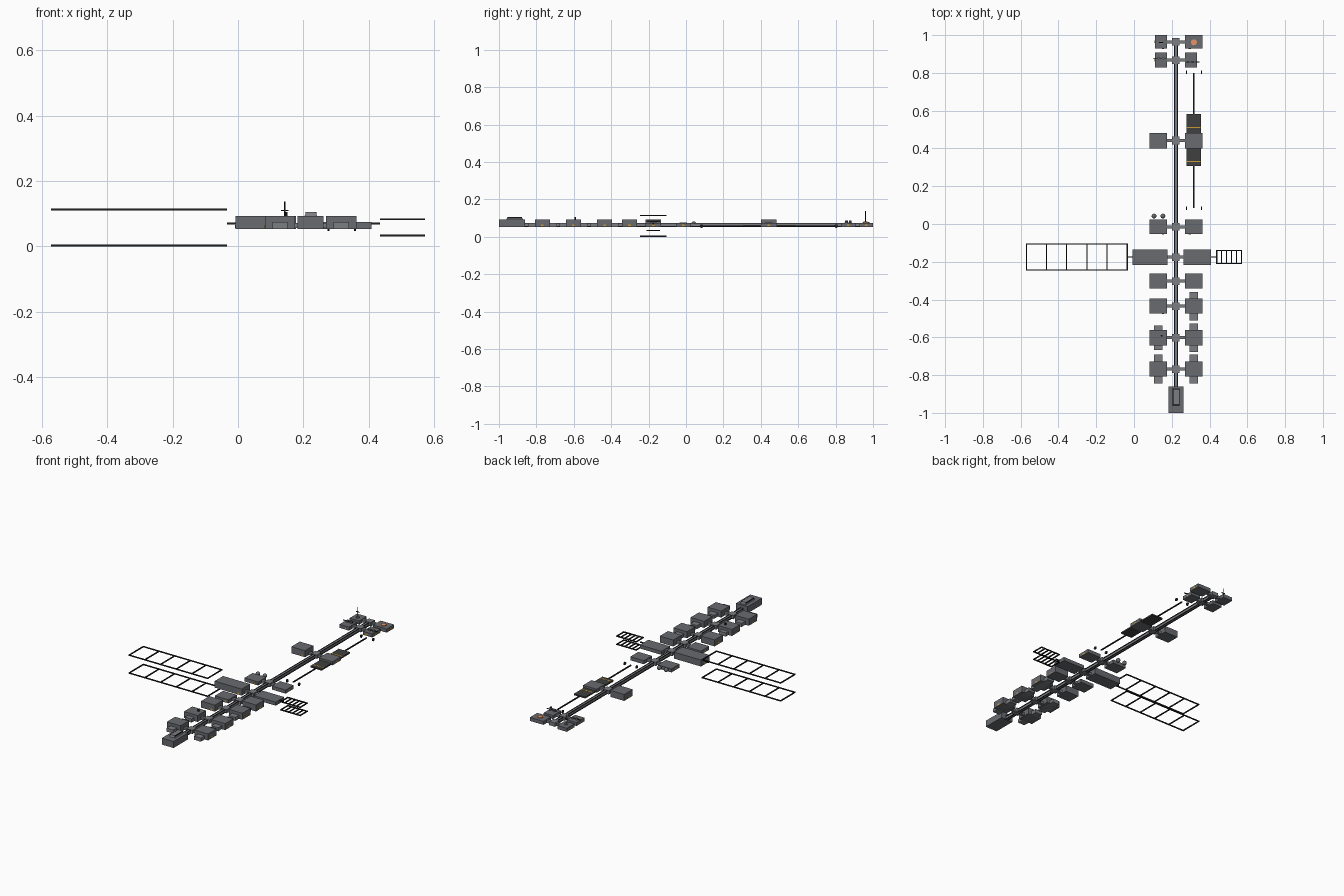
import bpy, bmesh, math
from mathutils import Matrix, Vector

if "Cube" in bpy.data.objects:
    bpy.data.objects.remove(bpy.data.objects["Cube"])

def mat(name, col):
    m = bpy.data.materials.new(name)
    m.diffuse_color = (*col, 1)
    m.use_nodes = True
    m.node_tree.nodes["Principled BSDF"].inputs["Base Color"].default_value = m.diffuse_color
    return m

GREY = mat("hull", (0.14, 0.145, 0.16))
TRIM = mat("trim", (0.20, 0.205, 0.22))
DARK = mat("dark_metal", (0.015, 0.015, 0.018))
SLAB = mat("cargo_dark", (0.05, 0.05, 0.05))
AMBER = mat("amber", (0.6, 0.33, 0.03))
ORANGE = mat("orange", (0.8, 0.3, 0.12))
Z0, LOW, TALL, CX = 0.053, 0.075, 0.093, 0.222

def finish(name, bm, m):
    me = bpy.data.meshes.new(name)
    bmesh.ops.recalc_face_normals(bm, faces=bm.faces)
    bm.to_mesh(me)
    bm.free()
    me.materials.append(m)
    ob = bpy.data.objects.new(name, me)
    bpy.context.collection.objects.link(ob)
    return ob

def add_box(bm, x0, x1, y0, y1, z0, z1, taper=0):
    c = Vector(((x0 + x1) / 2, (y0 + y1) / 2, (z0 + z1) / 2))
    vs = bmesh.ops.create_cube(bm, size=1, matrix=Matrix.Translation(c) @
                               Matrix.Diagonal((x1 - x0, y1 - y0, z1 - z0, 1)))["verts"]
    for v in vs:
        if v.co.z > c.z:   # pull the top inwards
            v.co.x -= math.copysign(taper, v.co.x - c.x)
            v.co.y -= math.copysign(taper, v.co.y - c.y)

def boxes(name, m, *dims):
    bm = bmesh.new()
    for d in dims:
        add_box(bm, *d)
    return finish(name, bm, m)

def cyl(name, m, c, r, h, axis='Z', seg=12):
    bm = bmesh.new()
    rot = Matrix.Rotation(math.pi / 2, 4, 'Y') if axis == 'X' else Matrix()
    bmesh.ops.create_cone(bm, cap_ends=True, segments=seg, radius1=r, radius2=r, depth=h,
                          matrix=Matrix.Translation(c) @ rot)
    return finish(name, bm, m)

# central corridor with corner rails
boxes("corridor", TRIM, (CX - .007, CX + .007, -.87, .965, .056, .073))
boxes("corridor_rails", DARK, *[(CX + s * .008 - .002, CX + s * .008 + .002, -.87, .965, z, z + .004)
                               for s in (-1, 1) for z in (Z0, .071)])

# room pairs: y, half depth, (x0, x1, top, cross half length) on each side
L, R = (.082, .175), (.27, .362)
pairs = [
    (-.768, .04, (*L, TALL, .077), (*R, TALL, .077)),
    (-.602, .04, (*L, TALL, .065), (*R, TALL, .075)),
    (-.435, .04, (*L, TALL, 0), (*R, TALL, .075)),
    (-.302, .04, (*L, LOW, 0), (*R, TALL, 0)),
    (-.175, .041, (-.008, .177, TALL, 0), (.261, .408, LOW, 0)),
    (-.015, .039, (*L, LOW, 0), (*R, LOW, 0)),
    (.442, .041, (*L, TALL, 0), (*R, LOW, 0)),
    (.868, .039, (.11, .175, LOW, 0), (.27, .333, LOW, 0)),
    (.964, .036, (.11, .175, LOW, 0), (.27, .362, LOW, 0)),
]
for i, (y, d, *rooms) in enumerate(pairs, 1):
    boxes(f"corridor_joint_{i}", TRIM,
          (CX - .02, CX + .02, y - .02, y + .02, Z0, .076),
          (.17, .275, y - .008, y + .008, .056, .072))
    for side, (x0, x1, top, cross) in zip(("left", "right"), rooms):
        boxes(f"{side}_room_{i}", GREY, (x0, x1, y - d, y + d, Z0, top))
        if cross:
            cx = (x0 + x1) / 2
            boxes(f"{side}_cross_bay_{i}", TRIM, (cx - .023, cx + .023, y - cross, y + cross, Z0, LOW))
        # lit window on the outer wall
        xo = x0 if side == "left" else x1
        boxes(f"{side}_window_{i}", AMBER, (xo - .0006, xo + .0006, y - .007, y + .007, .057, .066))
        if not cross:
            cx = x1 - .022 if side == "left" else x0 + .025
            boxes(f"{side}_front_window_{i}", AMBER, (cx - .006, cx + .006, y - d - .0006, y - d + .0006, .057, .066))

# front bridge with raised tapered canopy
boxes("bridge", GREY, (.182, .262, -1, -.86, Z0, TALL))
boxes("bridge_canopy", TRIM, (.204, .242, -.96, -.872, TALL, .105, .005))
boxes("bridge_canopy_frame", DARK, (.206, .209, -.955, -.877, .093, .1055), (.237, .240, -.955, -.877, .093, .1055))

# paired solar wing frames
def wing(name, x0, x1, y, hd, z, t):
    bars = [(x0, x1, y + s * hd - t, y + s * hd + t, z - .003, z + .003) for s in (-1, 1)]
    for k in range(6):
        x = x0 + t + (x1 - x0 - 2 * t) * k / 5
        bars.append((x - t, x + t, y - hd, y + hd, z - .003, z + .003))
    boxes(name, DARK, *bars)

for n, z in (("upper", .113), ("lower", .003)):
    wing(f"left_{n}_solar_frame", -.573, -.033, -.175, .069, z, .003)
for n, z in (("upper", .083), ("lower", .033)):
    wing(f"right_{n}_solar_frame", .435, .572, -.175, .034, z, .003)
boxes("left_wing_arm", DARK, (-.033, -.005, -.178, -.172, .067, .073))
boxes("right_wing_arm", DARK, (.405, .435, -.178, -.172, .067, .073))

# long beam with dark cargo slab and end thrusters
boxes("cargo_beam", DARK, (.312, .319, .085, .8, .055, .061))
boxes("cargo_slab", SLAB, (.277, .354, .307, .583, .054, .063))
boxes("cargo_stripes", AMBER, *[(.278, .353, y - .003, y + .003, .0625, .0635) for y in (.33, .51)])
for i, (x, y) in enumerate([(x, y) for x in (.277, .358) for y in (.083, .803)], 1):
    cyl(f"thruster_{i}", DARK, (x, y, .057), .010, .006, 'X', 8)

# tanks behind the middle left room
for i, x in enumerate((.106, .153), 1):
    bm = bmesh.new()
    bmesh.ops.create_uvsphere(bm, u_segments=12, v_segments=8, radius=.013,
                              matrix=Matrix.Translation((x, .042, .07)))
    for f in bm.faces:
        f.smooth = True
    finish(f"tank_{i}", bm, GREY)

# aft mast, turret and orange pad
cyl("mast", DARK, (.143, .96, .106), .002, .064, seg=6)
boxes("mast_crossbar", DARK, (.132, .154, .957, .963, .108, .111))
cyl("mast_foot", TRIM, (.143, .96, .078), .010, .008)
cyl("roof_turret", DARK, (.146, -.592, .099), .005, .013, seg=8)
cyl("orange_pad", ORANGE, (.317, .962, .077), .016, .005, seg=16)

# bars on posts over the small aft rooms
for n, x0, x1, y in (("left", .1, .17, .878), ("right", .277, .346, .858)):
    boxes(f"{n}_barrel_bar", DARK, (x0, x1, y - .002, y + .002, .079, .083))
    for k, x in enumerate((.13, .155) if n == "left" else (.297, .322), 1):
        cyl(f"{n}_bar_post_{k}", TRIM, (x, y, .08), .007, .012, seg=8)
